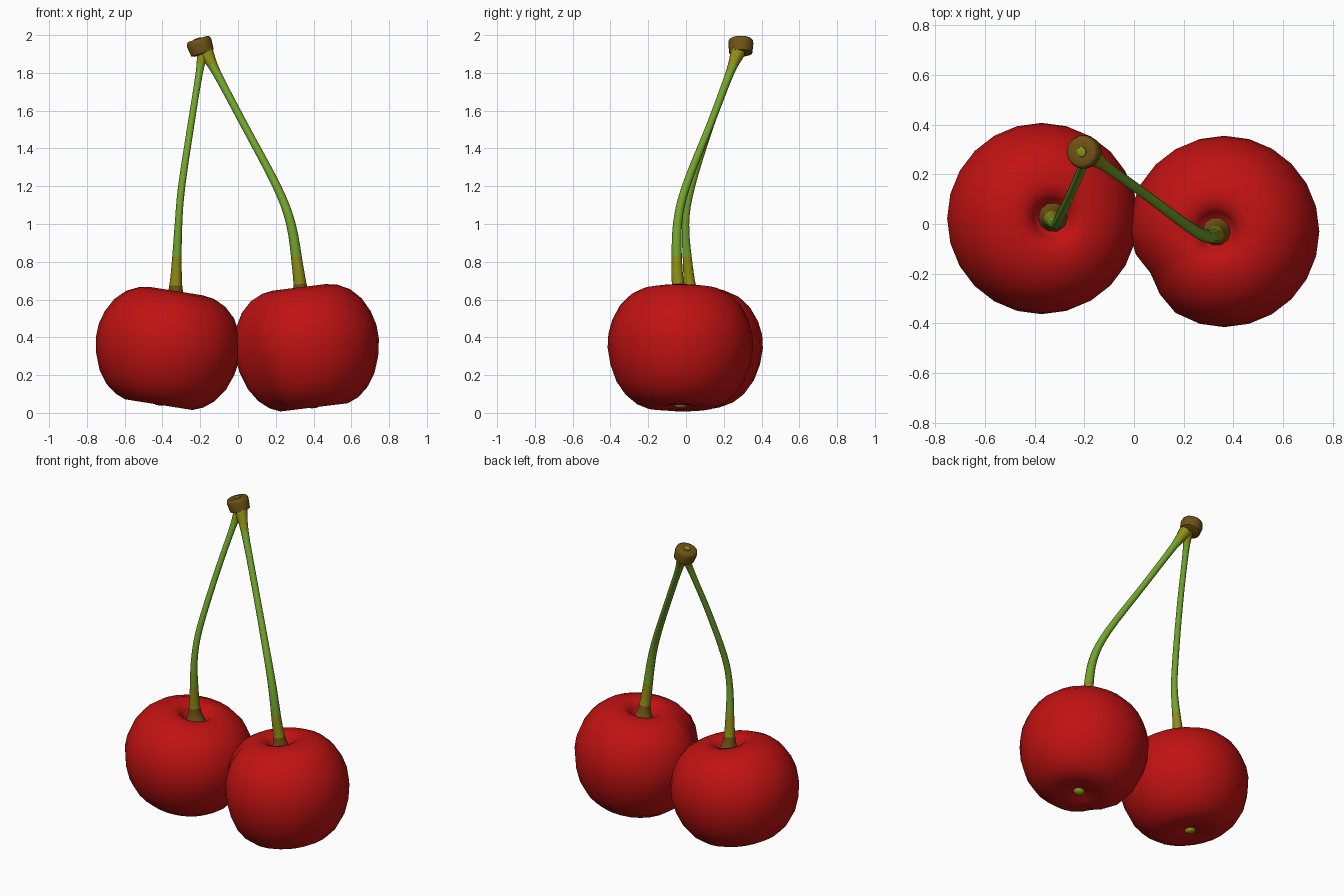
import bpy, math
from mathutils import Vector, Matrix

if "Cube" in bpy.data.objects:
    bpy.data.objects.remove(bpy.data.objects["Cube"])


def mat(name, rgb):
    m = bpy.data.materials.new(name)
    m.diffuse_color = (*rgb, 1)
    m.use_nodes = True
    m.node_tree.nodes["Principled BSDF"].inputs["Base Color"].default_value = m.diffuse_color
    return m


RED = mat("cherry red", (0.53, 0.006, 0.006))
GREEN = mat("stem green", (0.17, 0.37, 0.025))
OLIVE = mat("olive", (0.27, 0.27, 0.008))
BROWN = mat("bark brown", (0.16, 0.085, 0.008))


def make(name, verts, faces, mats, matrix=Matrix(), rule=None):
    me = bpy.data.meshes.new(name)
    me.from_pydata([matrix @ Vector(v) for v in verts], [], faces)
    for m in mats:
        me.materials.append(m)
    me.update()
    ob = bpy.data.objects.new(name, me)
    bpy.context.collection.objects.link(ob)
    for p in me.polygons:
        if rule:
            p.material_index = rule(p.center)
    bpy.ops.object.select_all(action='DESELECT')
    ob.select_set(True)
    bpy.context.view_layer.objects.active = ob
    bpy.ops.object.shade_smooth_by_angle(angle=math.radians(50))
    return ob


def ring_faces(rings, n):
    f = [(i*n + j, i*n + (j+1) % n, (i+1)*n + (j+1) % n, (i+1)*n + j)
         for i in range(rings - 1) for j in range(n)]
    f.append(tuple(reversed(range(n))))
    f.append(tuple(range((rings-1)*n, rings*n)))
    return f


def lathe(name, profile, n, mats, matrix, groove=None, rule=None):
    """Revolve a bottom-to-top (radius, z) profile, with an optional side groove."""
    verts = []
    for r, z in profile:
        for j in range(n):
            a = 2*math.pi*j/n
            k = 1.0
            if groove is not None:
                d = (a - groove + math.pi) % (2*math.pi) - math.pi
                k -= 0.12*math.exp(-(d/0.3)**2)
            verts.append((r*k*math.cos(a), r*k*math.sin(a), z))
    return make(name, verts, ring_faces(len(profile), n), mats, matrix, rule)


# cherries with stem dimple and bottom tip
BODY = [(0.015, -0.295), (0.05, -0.302), (0.10, -0.317), (0.18, -0.318), (0.235, -0.295),
        (0.29, -0.25), (0.338, -0.18), (0.37, -0.09), (0.385, 0.0), (0.381, 0.075),
        (0.36, 0.15), (0.32, 0.225), (0.265, 0.28), (0.20, 0.312), (0.14, 0.322),
        (0.10, 0.312), (0.078, 0.288), (0.06, 0.262), (0.02, 0.25)]
TIP = [(0.015, -0.322), (0.03, -0.314), (0.034, -0.302), (0.03, -0.285)]
for side, loc, tilt, zs, groove in (
        ("left", (-0.372, 0.022, 0.342), 9, 0.95, None),
        ("right", (0.364, -0.03, 0.345), -7, 1.0, math.radians(211))):
    m = (Matrix.Translation(loc) @ Matrix.Rotation(math.radians(tilt), 4, 'Y')
         @ Matrix.Diagonal((1, 1, zs, 1)))
    lathe(side + "_cherry", BODY, 24, [RED], m, groove)
    lathe(side + "_bottom_tip", TIP, 10, [OLIVE], m)


# stems: tubes along smooth paths of (x, y, z, radius)
def catmull(p, steps):
    p = [Vector(q) for q in p]
    p = [2*p[0] - p[1]] + p + [2*p[-1] - p[-2]]
    out = []
    for i in range(1, len(p) - 2):
        a, b, c, d = p[i-1:i+3]
        for s in range(steps):
            t = s/steps
            out.append(0.5*(2*b + (c-a)*t + (2*a-5*b+4*c-d)*t*t + (3*b-a-3*c+d)*t**3))
    return out + [p[-2]]


def stem(name, path, n=10):
    pts = catmull(path, 4)
    verts = []
    for i, q in enumerate(pts):
        t = (pts[min(i+1, len(pts)-1)].xyz - pts[max(i-1, 0)].xyz).normalized()
        u = Vector((0, 1, 0)).cross(t).normalized()
        w = t.cross(u)
        for j in range(n):
            a = 2*math.pi*j/n
            verts.append(q.xyz + q.w*(u*math.cos(a) + w*math.sin(a)))

    def rule(c):
        return 2 if c.z < 0.68 else 1 if c.z < 0.83 or c.z > 1.83 else 0
    make(name, verts, ring_faces(len(pts), n), [GREEN, OLIVE, BROWN], rule=rule)


stem("left_stem", [(-0.328, 0.028, 0.57, 0.066), (-0.33, 0.022, 0.65, 0.038),
                   (-0.325, 0.01, 0.78, 0.027), (-0.315, -0.002, 1.0, 0.02),
                   (-0.298, 0.03, 1.2, 0.019), (-0.25, 0.13, 1.52, 0.018),
                   (-0.205, 0.235, 1.8, 0.019), (-0.185, 0.28, 1.92, 0.032)])
stem("right_stem", [(0.334, -0.03, 0.58, 0.066), (0.33, -0.04, 0.66, 0.038),
                    (0.315, -0.048, 0.78, 0.03), (0.28, -0.045, 1.0, 0.025),
                    (0.205, 0.0, 1.2, 0.022), (0.03, 0.13, 1.53, 0.02),
                    (-0.113, 0.232, 1.8, 0.023), (-0.17, 0.275, 1.91, 0.04)])

# woody cap joining the stems, with an olive spot on top
cap = Matrix.Translation((-0.2, 0.29, 1.942)) @ Matrix.Rotation(math.radians(-18), 4, 'Y')
lathe("stem_cap", [(0.045, -0.045), (0.062, -0.038), (0.068, 0.015), (0.064, 0.032),
                   (0.054, 0.04), (0.022, 0.036)], 14, [BROWN], cap)
lathe("cap_spot", [(0.022, 0.03), (0.02, 0.042), (0.012, 0.045)], 10, [OLIVE], cap)
